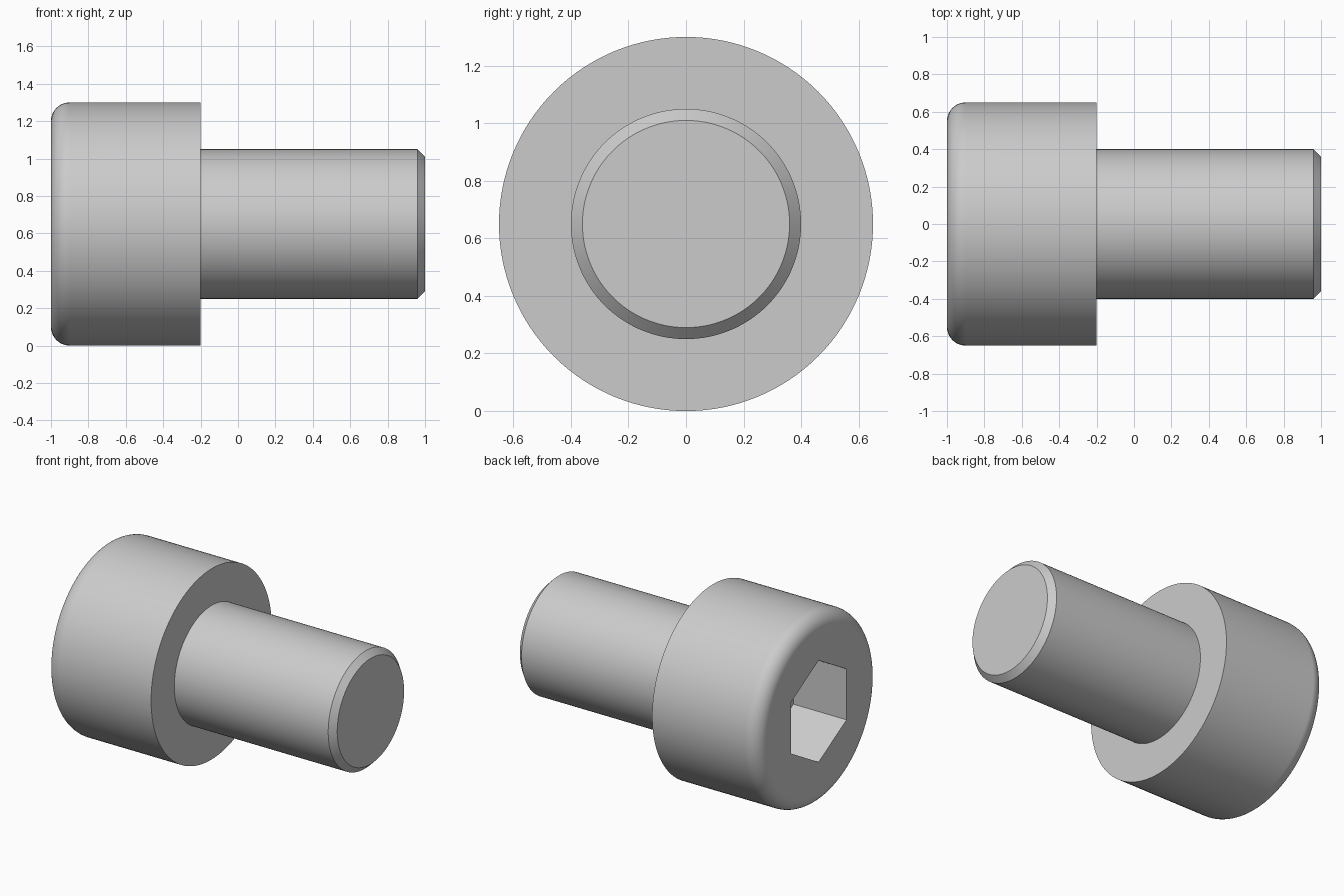
import bpy, bmesh
from math import sin, cos, pi

if "Cube" in bpy.data.objects:
    bpy.data.objects.remove(bpy.data.objects["Cube"])

AXIS_Z = 0.65          # height of the bolt axis above the ground
SEGMENTS = 128


def lathe(name, profile, segments):
    """Revolve (x, radius) points around the bolt axis and cap both ends."""
    bm = bmesh.new()
    rings = []
    for x, r in profile:
        rings.append([bm.verts.new((x, r * sin(2 * pi * i / segments),
                                    AXIS_Z + r * cos(2 * pi * i / segments)))
                      for i in range(segments)])
    for a, b in zip(rings, rings[1:]):
        for i in range(segments):
            j = (i + 1) % segments
            bm.faces.new((a[i], a[j], b[j], b[i]))
    bm.faces.new(rings[0])
    bm.faces.new(rings[-1])
    bmesh.ops.recalc_face_normals(bm, faces=bm.faces)
    mesh = bpy.data.meshes.new(name)
    bm.to_mesh(mesh)
    bm.free()
    obj = bpy.data.objects.new(name, mesh)
    bpy.context.collection.objects.link(obj)
    return obj


# Bolt body: rounded head rim, flat shoulder, shank with chamfered tip
FILLET, STEPS = 0.1, 10
rim = [(-1 + FILLET * (1 - sin(t)), 0.65 - FILLET * (1 - cos(t)))
       for t in (pi / 2 * (1 - i / STEPS) for i in range(STEPS + 1))]
bolt = lathe("socket_head_bolt",
             rim + [(-0.2, 0.65), (-0.2, 0.4), (0.96, 0.4), (1.0, 0.36)],
             SEGMENTS)

# Hex key socket: 0.6 across flats, 0.4 deep, corners up and down
hex_radius = 0.3 / cos(pi / 6)
cutter = lathe("hex_socket_cutter", [(-1.2, hex_radius), (-0.6, hex_radius)], 6)
cutter.hide_render = True
cutter.hide_set(True)

socket = bolt.modifiers.new("hex_socket", 'BOOLEAN')
socket.operation = 'DIFFERENCE'
socket.solver = 'EXACT'
socket.object = cutter

# Apply the cut, drop the cutter, then smooth the round surfaces
bpy.context.view_layer.objects.active = bolt
bolt.select_set(True)
bpy.ops.object.modifier_apply(modifier=socket.name)
bpy.data.objects.remove(cutter)
bpy.ops.object.shade_smooth_by_angle(angle=pi / 6)
normals = bolt.modifiers.new("flat_end_normals", 'WEIGHTED_NORMAL')
normals.keep_sharp = True
